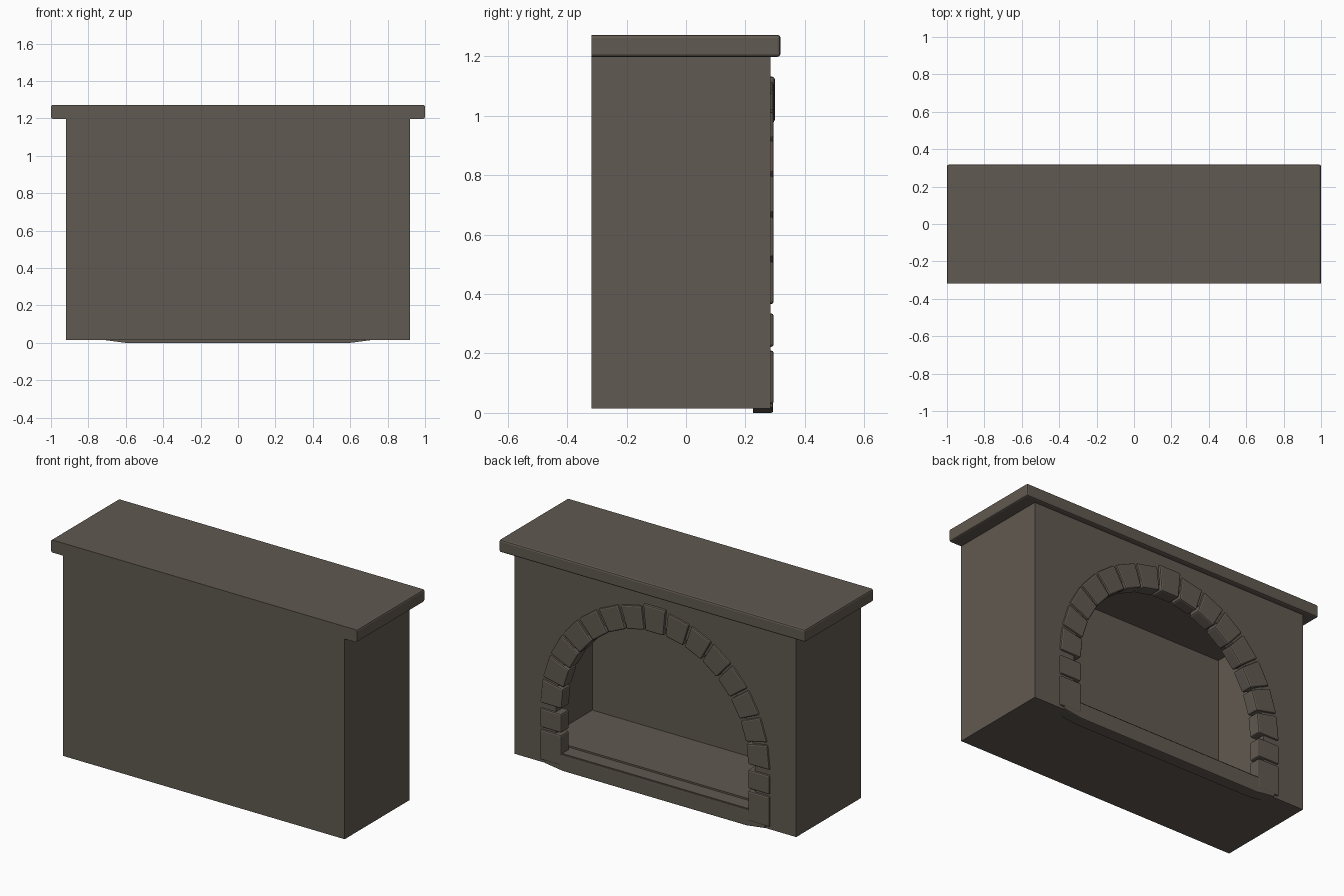
import bpy, bmesh, math
from mathutils import Vector

if "Cube" in bpy.data.objects:
    bpy.data.objects.remove(bpy.data.objects["Cube"])

stone = bpy.data.materials.new("dark_brown_stone")
stone.diffuse_color = (0.118, 0.100, 0.082, 1)
stone.use_nodes = True
stone.node_tree.nodes["Principled BSDF"].inputs["Base Color"].default_value = stone.diffuse_color


def finish(name, bm):
    bmesh.ops.recalc_face_normals(bm, faces=bm.faces)
    me = bpy.data.meshes.new(name)
    bm.to_mesh(me)
    bm.free()
    me.materials.append(stone)
    ob = bpy.data.objects.new(name, me)
    bpy.context.collection.objects.link(ob)
    return ob


def prism(name, pts, y0, y1, bevel=0.0):
    """Extrude an (x, z) outline from y0 to y1; bevel everything off the y0 face."""
    bm = bmesh.new()
    f = bm.faces.new([bm.verts.new((x, y0, z)) for x, z in pts])
    ret = bmesh.ops.extrude_face_region(bm, geom=[f], use_keep_orig=True)
    for v in ret["geom"]:
        if isinstance(v, bmesh.types.BMVert):
            v.co.y = y1
    bmesh.ops.recalc_face_normals(bm, faces=bm.faces)
    if bevel:
        es = [e for e in bm.edges if max(v.co.y for v in e.verts) > y0 + 1e-5]
        bmesh.ops.bevel(bm, geom=es, offset=bevel, segments=2, profile=0.5, affect='EDGES')
    return finish(name, bm)


def rect(x0, x1, z0, z1):
    return [(x0, z0), (x1, z0), (x1, z1), (x0, z1)]


SPRING = 0.36                      # height where the arch starts to curve


def arc(rx, rz, a):
    return (rx * math.cos(a), SPRING + rz * math.sin(a))


# Hollow body: block minus firebox minus arched opening
body = prism("body", rect(-0.92, 0.92, 0.015, 1.2), -0.318, 0.285)
firebox = prism("firebox_cutter", rect(-0.78, 0.78, 0.11, 1.1), -0.24, 0.225)
outline = [(-0.65, 0.10), (0.65, 0.10)] + [arc(0.65, 0.66, math.pi * i / 32) for i in range(33)]
opening = prism("opening_cutter", outline, 0.2, 0.4)
for cutter in (firebox, opening):
    cutter.hide_render = True
    m = body.modifiers.new("cut", 'BOOLEAN')
    m.operation = 'DIFFERENCE'
    m.solver = 'EXACT'
    m.object = cutter
bpy.context.view_layer.objects.active = body
for m in list(body.modifiers):
    bpy.ops.object.modifier_apply(modifier=m.name)
for cutter in (firebox, opening):
    bpy.data.objects.remove(cutter)

# Mantel shelf, flat at the wall side
prism("mantel", rect(-1, 1, 1.198, 1.272), -0.318, 0.318, 0.010)

# Sill under the opening, tapering up at both ends
prism("sill", [(-0.73, 0.095), (-0.72, 0.016), (-0.6, 0), (0.6, 0),
               (0.72, 0.016), (0.73, 0.095)], 0.225, 0.293, 0.006)

# Straight jamb stones, both sides
for s, side in ((1, "left"), (-1, "right")):
    for i, (z0, z1) in enumerate(((0.03, 0.21), (0.222, 0.335))):
        prism(f"jamb_stone_{side}_{i}", rect(*sorted((s * 0.61, s * 0.75)), z0, z1),
              0.225, 0.295, 0.009)

# Arch stones with a slightly larger keystone
N = 15
for i in range(N):
    a0 = math.pi * i / N + 0.009
    a1 = math.pi * (i + 1) / N - 0.009
    key = i == N // 2
    k = 0.015 if key else 0.0
    prism("keystone" if key else f"arch_stone_{i}",
          [arc(0.61, 0.62, a0), arc(0.75 + k, 0.76 + k, a0),
           arc(0.75 + k, 0.76 + k, a1), arc(0.61, 0.62, a1)], 0.225, 0.295 + k / 4, 0.009)
